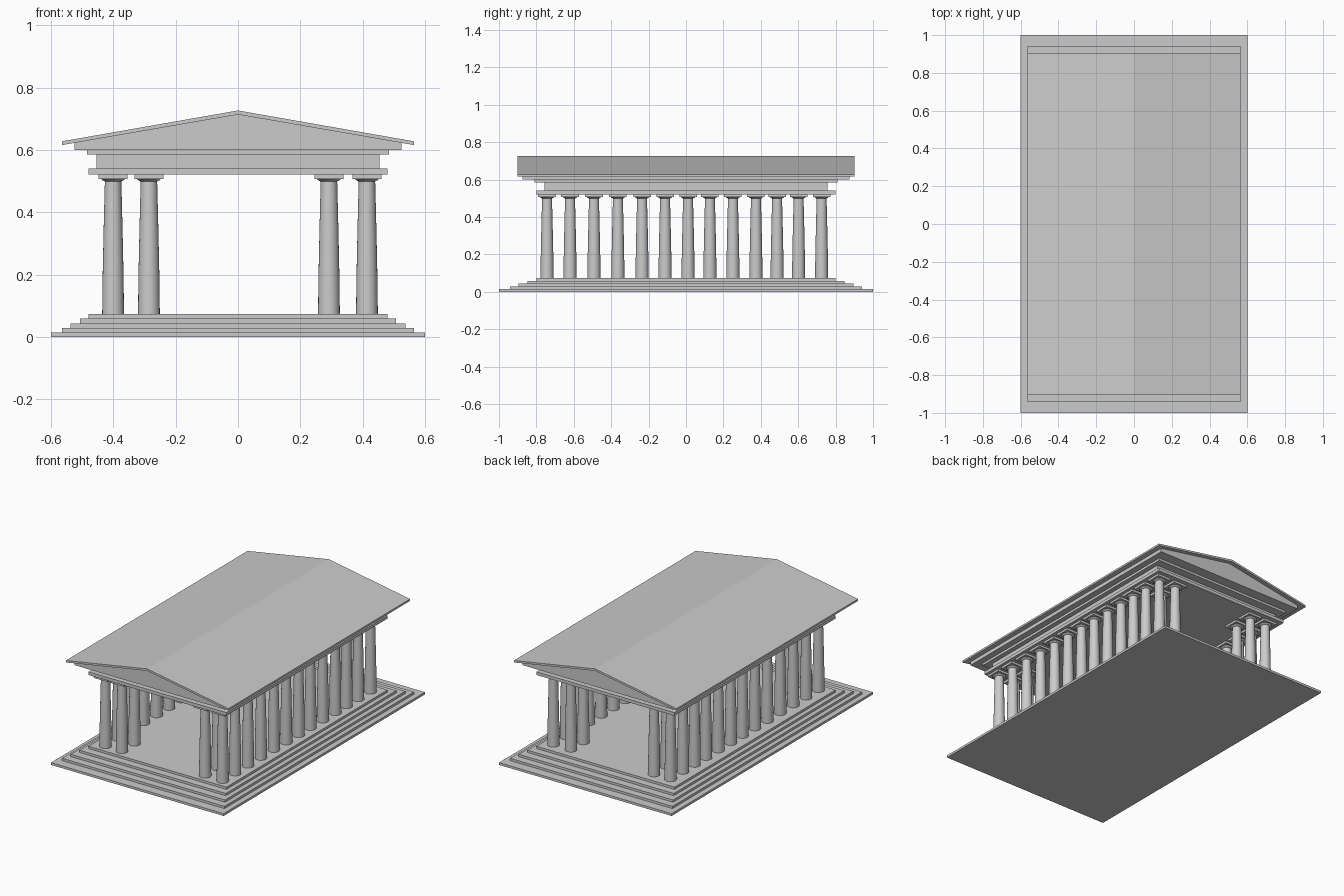
import bpy, bmesh, math

if "Cube" in bpy.data.objects:
    bpy.data.objects.remove(bpy.data.objects["Cube"])


def finish(name, bm):
    bmesh.ops.recalc_face_normals(bm, faces=bm.faces)
    mesh = bpy.data.meshes.new(name)
    bm.to_mesh(mesh)
    bm.free()
    obj = bpy.data.objects.new(name, mesh)
    bpy.context.collection.objects.link(obj)
    return obj


def slab(name, hx, hy, z0, z1, cx=0, cy=0):
    bm = bmesh.new()
    bmesh.ops.create_cube(bm, size=1)
    for v in bm.verts:
        v.co = (cx + v.co.x * 2 * hx, cy + v.co.y * 2 * hy, z0 + (v.co.z + 0.5) * (z1 - z0))
    return finish(name, bm)


def prism(name, outline, hy):
    # extrude an x-z outline along y
    bm = bmesh.new()
    face = bm.faces.new([bm.verts.new((x, -hy, z)) for x, z in outline])
    ext = bmesh.ops.extrude_face_region(bm, geom=[face])["geom"]
    bmesh.ops.translate(bm, vec=(0, 2 * hy, 0), verts=[g for g in ext if isinstance(g, bmesh.types.BMVert)])
    return finish(name, bm)


def lathe(name, profile, sides=24):
    bm = bmesh.new()
    rings = [[bm.verts.new((r * math.cos(2 * math.pi * i / sides), r * math.sin(2 * math.pi * i / sides), z))
              for i in range(sides)] for r, z in profile]
    for a, b in zip(rings, rings[1:]):
        for i in range(sides):
            j = (i + 1) % sides
            bm.faces.new((a[i], a[j], b[j], b[i]))
    bm.faces.new(rings[0])
    bm.faces.new(rings[-1])
    return finish(name, bm)


# stepped base
BASE_TOP = 0.073
for i, hx in enumerate((0.6, 0.565, 0.537, 0.508, 0.48)):
    slab(f"base_step_{i + 1}", hx, hx / 0.6, BASE_TOP * i / 5, BASE_TOP * (i + 1) / 5)

# master column shaft with flared capital, and its square cap
shaft = lathe("column_shaft", [(0.035, BASE_TOP), (0.0335, 0.2), (0.030, 0.36), (0.0265, 0.499),
                               (0.031, 0.501), (0.040, 0.508)])
bpy.context.view_layer.objects.active = shaft
shaft.select_set(True)
bpy.ops.object.shade_smooth_by_angle(angle=math.radians(30))
cap = slab("column_cap", 0.047, 0.047, 0.507, 0.521)

# column positions: outer rows along both sides, inner pairs at both ends
rows = [-0.743, -0.62, -0.492, -0.364, -0.235, -0.112, 0.011,
        0.128, 0.251, 0.374, 0.487, 0.602, 0.725]
spots = [(x, y) for x in (-0.401, 0.414) for y in rows]
spots += [(x, y) for x in (-0.286, 0.292) for y in rows[:2] + rows[-2:]]
for n, (x, y) in enumerate(spots):
    for part in (shaft, cap):
        obj = part
        if n:
            obj = part.copy()
            bpy.context.collection.objects.link(obj)
        obj.location = (x, y, 0)

# beam, frieze and cornice layers
slab("beam", 0.48, 0.80, 0.521, 0.541)
slab("frieze", 0.455, 0.757, 0.541, 0.585)
slab("cornice_lower", 0.485, 0.81, 0.585, 0.600)
slab("cornice_upper", 0.525, 0.875, 0.600, 0.611)

# gable block and roof sheet
prism("gable", [(-0.525, 0.611), (0.525, 0.611), (0.525, 0.624), (0, 0.715), (-0.525, 0.624)], 0.875)
prism("roof", [(-0.565, 0.616), (0, 0.714), (0.565, 0.616), (0.565, 0.628), (0, 0.727), (-0.565, 0.628)], 0.902)
